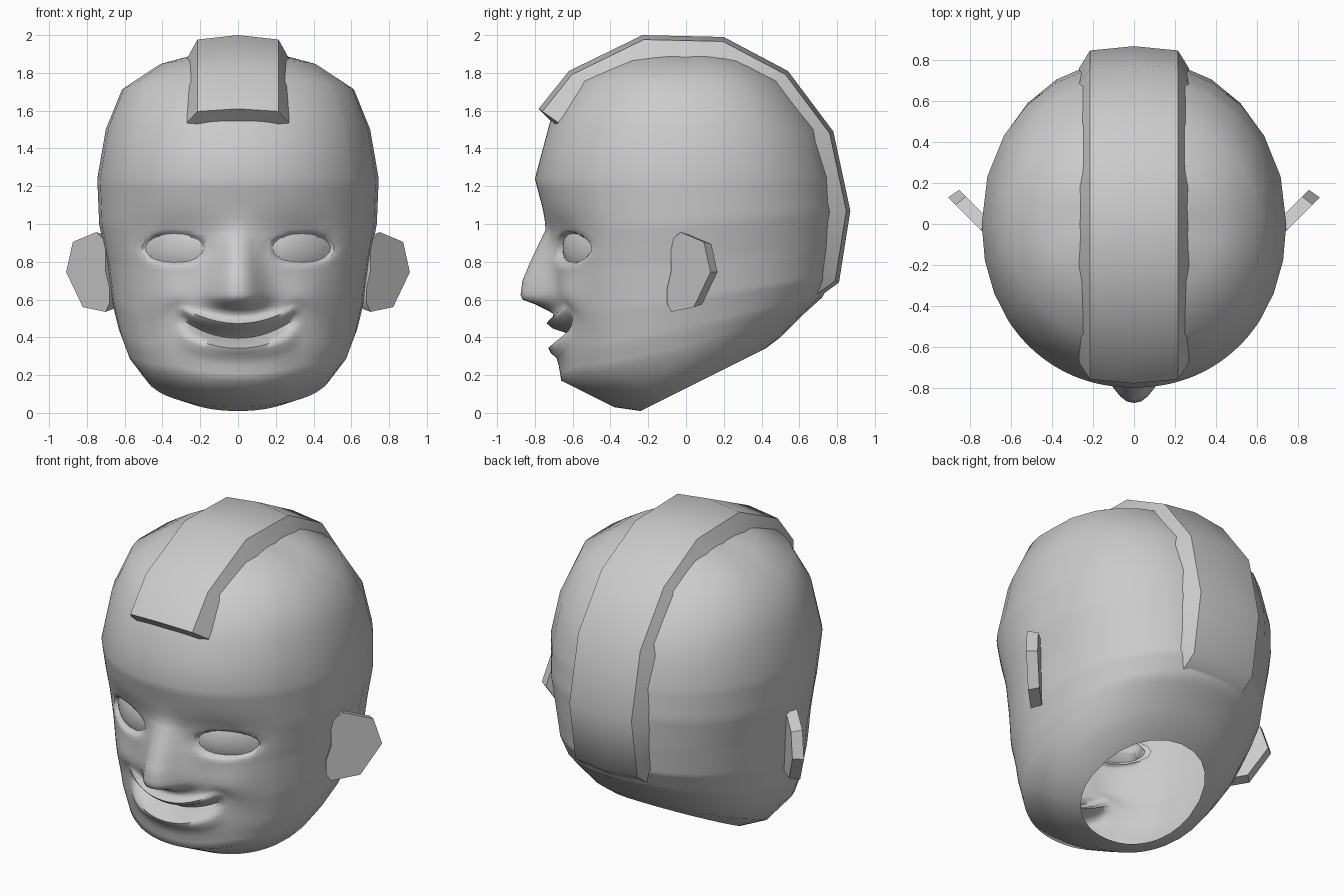
import bpy, bmesh
from math import sin, cos, radians, exp, pi, copysign, sqrt

if "Cube" in bpy.data.objects:
    bpy.data.objects.remove(bpy.data.objects["Cube"])


def lerp_table(t, table):
    for (a, va), (b, vb) in zip(table, table[1:]):
        if a <= t <= b:
            return va + (vb - va) * (t - a) / (b - a)
    return 0.0


def bump(v, centre, width):
    return exp(-((v - centre) / width) ** 2)


def finish(name, bm, angle):
    bmesh.ops.recalc_face_normals(bm, faces=bm.faces)
    me = bpy.data.meshes.new(name)
    bm.to_mesh(me)
    bm.free()
    ob = bpy.data.objects.new(name, me)
    bpy.context.collection.objects.link(ob)
    bpy.ops.object.select_all(action='DESELECT')
    ob.select_set(True)
    bpy.context.view_layer.objects.active = ob
    bpy.ops.object.shade_smooth_by_angle(angle=radians(angle))
    return ob


def loft(bm, rows, closed=True):
    vs = [[bm.verts.new(p) for p in r] for r in rows]
    n = len(rows[0])
    for a, b in zip(vs, vs[1:]):
        for i in range(n if closed else n - 1):
            j = (i + 1) % n
            bm.faces.new((a[i], a[j], b[j], b[i]))
    return vs


# Head rings: front y,z / side width,z,y / back y,z / subdivisions to next
RINGS = [
    (-.24, .01, .36, .16, .06, .42, .34, 1),
    (-.38, .03, .50, .22, .03, .50, .40, 2),
    (-.66, .17, .585, .32, 0, .62, .52, 3),
    (-.68, .29, .63, .44, 0, .72, .61, 8),
    (-.69, .50, .67, .60, 0, .78, .72, 10),
    (-.71, .75, .695, .80, 0, .80, .88, 9),
    (-.73, .97, .735, 1.0, 0, .81, 1.07, 5),
    (-.80, 1.24, .745, 1.24, 0, .79, 1.25, 2),
    (-.72, 1.54, .70, 1.50, 0, .72, 1.50, 1),
    (-.58, 1.76, .615, 1.71, 0, .52, 1.76, 1),
    (-.35, 1.87, .42, 1.84, 0, .32, 1.87, 1),
    (-.15, 1.92, .20, 1.90, 0, .15, 1.92, 1),
]
NOSE = [(.52, 0), (.57, .09), (.605, .18), (.70, .16), (.80, .11), (.97, .015), (1.05, 0)]
EX, EZ, RX, RZ = .337, .872, .172, .087
half = [2.5 * i for i in range(23)] + [66, 78, 90, 106, 122, 136, 150, 165]
ANGLES = half + [180] + [-a for a in reversed(half[1:])]


def eye_surface(x):
    return -.72 * (1 - (abs(x) / .71) ** 2.1) ** .476


def sculpt(x, y, z):
    """Push face features into the front of the head."""
    if y > -.3 or z > 1.3:
        return x, y, z
    ax = abs(x)
    # nose
    w = .135 if z < .65 else max(.07, .135 - .2 * (z - .65))
    y -= lerp_table(z, NOSE) * exp(-(ax / w) ** 2.4)
    # lips, mouth slot and smile curve
    m = max(0, 1 - (ax / .32) ** 4)
    y -= m * (.05 * bump(z, .47, .028) + .05 * bump(z, .335, .03))
    y += m * .09 * bump(z, .403, .028)
    y -= .025 * bump(ax, .36, .13) * bump(z, .6, .11)
    lift = .09 * min((ax / .3) ** 2, 1) * bump(z, .42, .15)
    lift *= 1 if ax < .3 else bump(ax, .3, .12)
    # eye sockets with crisp lids
    q = sqrt(((ax - EX) / RX) ** 2 + ((z - EZ) / RZ) ** 2)
    if q < .72:
        y = eye_surface(x) + .11
    elif q < 1.05:
        ax, z = EX + (ax - EX) / q, EZ + (z - EZ) / q
        x = copysign(ax, x)
        y = eye_surface(x) + .02
    else:
        y += .035 * bump(ax, EX, .19) * bump(z, .93, .1)
        z += lift
    return x, y, z


def ring(v):
    yf, zf, w, zs, ys, yb, zb = v
    pts = []
    for a in ANGLES:
        s, c = sin(radians(a)), cos(radians(a))
        t = abs(c) ** .952
        ye, ze = (yf, zf) if c > 0 else (yb, zb)
        pts.append(sculpt(copysign(w * abs(s) ** .952, s), ys + (ye - ys) * t, zs + (ze - zs) * t))
    return pts


# Head shell, open at the neck
rows = []
for a, b in zip(RINGS, RINGS[1:]):
    for k in range(a[7]):
        rows.append(ring([p + (q - p) * k / a[7] for p, q in zip(a[:7], b[:7])]))
rows.append(ring(RINGS[-1][:7]))
bm = bmesh.new()
top = loft(bm, rows)[-1]
pole = bm.verts.new((0, 0, 1.93))
for i, v in enumerate(top):
    bm.faces.new((v, top[(i + 1) % len(top)], pole))
finish("head", bm, 70)

# Raised band running over the skull from forehead to nape
path = [(-.70, 1.53), (-.78, 1.61), (-.62, 1.81), (-.23, 2.0), (.20, 1.99), (.54, 1.81),
        (.78, 1.49), (.87, 1.07), (.81, .69), (.70, .61)]
rows = []
for y, z in path:
    row = []
    for x, f in [(-.27, .87), (-.215, .975), (0, 1), (.215, .975), (.27, .87)]:
        row.append((x, .02 + (y - .02) * f, 1.05 + (z - 1.05) * f))
    rows.append(row)
bm = bmesh.new()
loft(bm, rows, closed=False)
finish("crown_band", bm, 50)

# Ears: tilted slabs with a smaller back face
EAR = [(0, .58), (.03, .535), (.2, .56), (.325, .745), (.275, .905), (.1, .957),
       (.03, .91), (.03, .75), (0, .66)]
for side, name in ((1, "ear_right"), (-1, "ear_left")):
    bm = bmesh.new()
    rows = []
    for off, f in ((0, 1), (.065, .93)):
        row = []
        for u, z in EAR:
            u, z = .15 + (u - .15) * f, .75 + (z - .75) * f
            row.append((side * (.68 + .707 * u - .7 * off), -.10 + .707 * u + .7 * off, z))
        rows.append(row)
    for loop in loft(bm, rows):
        bm.faces.new(loop)
    finish(name, bm, 35)

# Eyes: gently domed patches behind the lids
for side, name in ((1, "eye_right"), (-1, "eye_left")):
    bm = bmesh.new()
    rows = []
    for q in (1.04, .7, .35):
        row = []
        for i in range(16):
            a = 2 * pi * i / 16
            x = EX + RX * q * cos(a)
            row.append((side * x, eye_surface(x) + .05 - .02 * (1 - q * q), EZ + RZ * q * sin(a)))
        rows.append(row)
    bm.faces.new(loft(bm, rows)[-1])
    finish(name, bm, 60)
